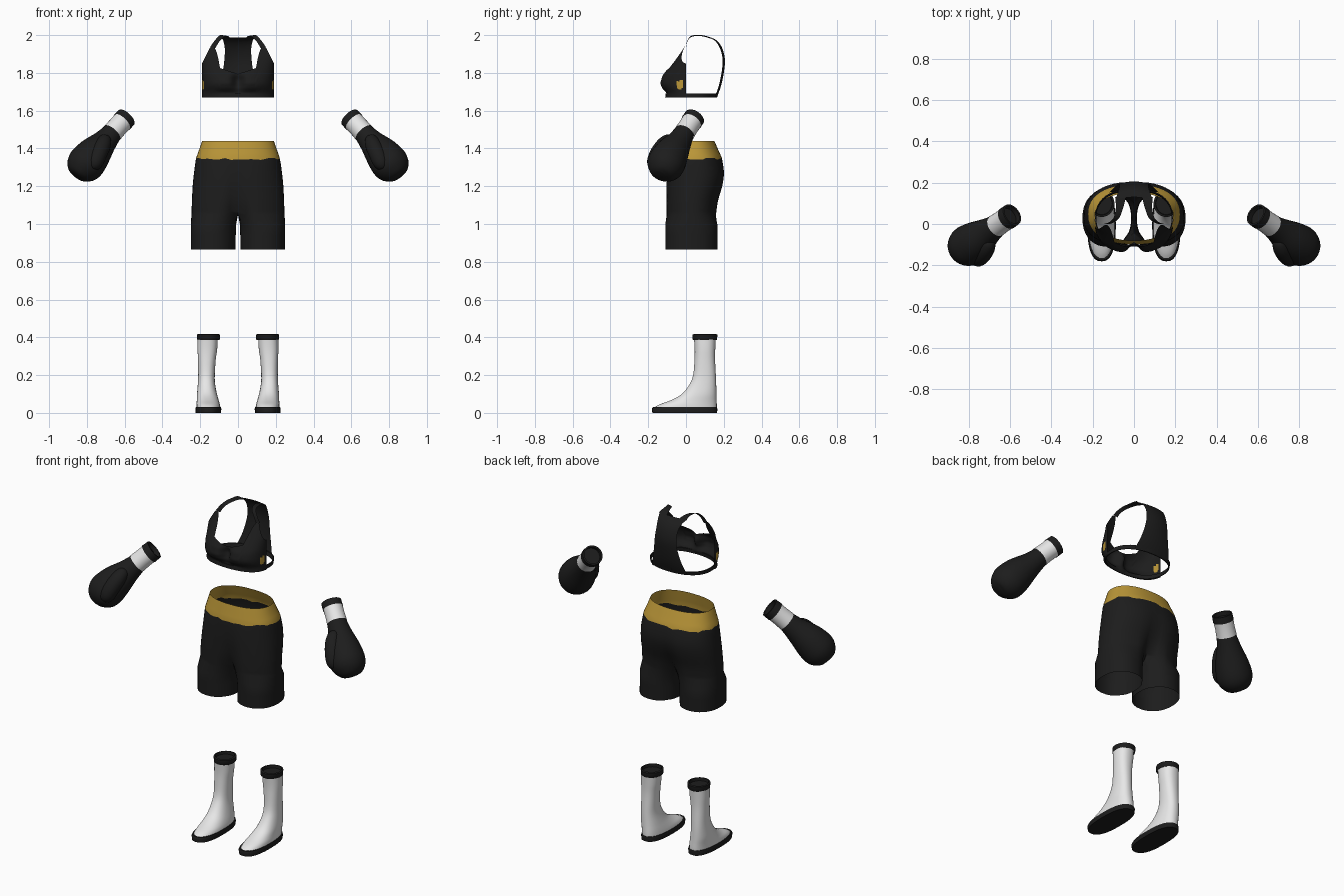
import bpy, bmesh, math, random
from mathutils import Vector

random.seed(4)
cube = bpy.data.objects.get("Cube")
if cube:
    bpy.data.objects.remove(cube)


def material(name, rgb):
    m = bpy.data.materials.new(name)
    m.use_nodes = True
    m.diffuse_color = (*rgb, 1)
    m.node_tree.nodes["Principled BSDF"].inputs["Base Color"].default_value = (*rgb, 1)
    return m


BLACK = material("black cloth", (0.012, 0.012, 0.012))
WHITE = material("white leather", (0.8, 0.8, 0.8))
GOLD = material("gold trim", (0.5, 0.31, 0.04))


def finish(name, bm, mats, rule=None, angle=50):
    bmesh.ops.recalc_face_normals(bm, faces=bm.faces)
    if rule:
        for f in bm.faces:
            f.material_index = rule(f.calc_center_median())
    me = bpy.data.meshes.new(name)
    bm.to_mesh(me)
    bm.free()
    ob = bpy.data.objects.new(name, me)
    bpy.context.collection.objects.link(ob)
    for m in mats:
        me.materials.append(m)
    bpy.ops.object.select_all(action="DESELECT")
    ob.select_set(True)
    bpy.context.view_layer.objects.active = ob
    bpy.ops.object.shade_smooth_by_angle(angle=math.radians(angle))
    return ob


def dense(rows, k=4):
    """Catmull-Rom interpolation between rows of numbers."""
    out = []
    last = len(rows) - 1
    for i in range(last):
        a, b, c, d = (rows[max(0, min(last, j))] for j in range(i - 1, i + 3))
        for s in range(k):
            t = s / k
            out.append([q + t / 2 * (r - p + t * (2*p - 5*q + 4*r - e + t * (3*(q - r) + e - p)))
                        for p, q, r, e in zip(a, b, c, d)])
    return out + [list(rows[-1])]


def oval(t, power=2):
    c, s = math.cos(t), math.sin(t)
    return (math.copysign(abs(c) ** (2 / power), c), math.copysign(abs(s) ** (2 / power), s))


def strips(bm, rings, closed=True):
    vs = [[bm.verts.new(p) for p in r] for r in rings]
    n = len(vs[0])
    for a, b in zip(vs, vs[1:]):
        for i in range(n if closed else n - 1):
            j = (i + 1) % n
            bm.faces.new((a[i], a[j], b[j], b[i]))
    return vs


def loft(name, rings, mat, caps=()):
    bm = bmesh.new()
    vs = strips(bm, rings)
    for c in caps:
        bm.faces.new(vs[c])
    return finish(name, bm, [mat])


def flat_rings(rows, sx=1, power=2, n=32):
    """Level ovals from rows of height, centre x, half width, front y, back y."""
    return [[Vector((sx * (cx + hx * u), (yf + yb) / 2 + (yb - yf) / 2 * v, z))
             for u, v in (oval(math.tau * i / n, power) for i in range(n))]
            for z, cx, hx, yf, yb in rows]


def tube_rings(rows, sx=1, n=28):
    """Round rings square to a path of x, y, z, radius."""
    rings = []
    for i, (x, y, z, r) in enumerate(rows):
        a, b = rows[max(i - 1, 0)], rows[min(i + 1, len(rows) - 1)]
        d = Vector(b[:3]) - Vector(a[:3])
        q = d.to_track_quat("Z", "Y")
        ring = []
        for k in range(n):
            u, v = oval(math.tau * k / n)
            p = Vector((x, y, z)) + q @ Vector((r * u, r * v, 0))
            ring.append(Vector((sx * p.x, p.y, p.z)))
        rings.append(ring)
    return rings


# Shorts: one trunk that divides into two open legs
def shorts():
    bm = bmesh.new()
    n = 48
    half = n // 2
    trunk = dense([(1.44, .19, -.08, .15, 0), (1.39, .207, -.09, .172, 0),
                   (1.345, .222, -.098, .19, 0), (1.27, .233, -.105, .205, .04),
                   (1.2, .24, -.108, .197, .1), (1.12, .244, -.11, .175, .25),
                   (1.05, .246, -.11, .167, .5)], 3)
    rings = []
    for z, hx, yf, yb, pinch in trunk:
        ring = []
        for i in range(n):
            u, v = oval(math.tau * i / n - math.pi / 2, 2.3)
            x = hx * u
            y = v * (yb - yf) / 2 * (1 - pinch * math.exp(-(x / .045) ** 2))
            ring.append((x, (yf + yb) / 2 + y, z))
        rings.append(ring)
    vs = strips(bm, rings)
    base = vs[-1]
    front, back = base[0], base[half]
    seam = [bm.verts.new(back.co.lerp(front.co, k / 8)) for k in range(1, 8)]
    for side in (1, -1):
        loop = [base[(side * i) % n] for i in range(half + 1)] + seam
        cx, cy = .125 * side, .028
        angles = [math.atan2(v.co.y - cy, v.co.x - cx) for v in loop]
        for z, rx in ((1.0, .12), (.94, .119), (.866, .118)):
            mid = side * (.25 - rx)
            new = []
            for t in angles:
                u, v = oval(t, 2.2)
                new.append(bm.verts.new((mid + rx * u, cy + .138 * v, z)))
            for i in range(len(loop)):
                j = (i + 1) % len(loop)
                bm.faces.new((loop[i], loop[j], new[j], new[i]))
            loop = new
    # Uneven lower edge of the waistband
    for v in vs[6]:
        v.co.z += random.uniform(-.006, .006)
    finish("shorts", bm, [BLACK, GOLD], lambda c: int(c.z > 1.347), 70)


shorts()

# Gloves and boots, one pair of each
for side, sx in (("left", 1), ("right", -1)):
    mitten = dense([(.66, -.005, 1.49, .052), (.705, -.035, 1.437, .066),
                    (.76, -.075, 1.375, .091), (.803, -.104, 1.322, .1),
                    (.831, -.122, 1.29, .088), (.85, -.135, 1.267, .06),
                    (.857, -.139, 1.258, .03)])
    loft(side + "_glove_mitten", tube_rings(mitten, sx), BLACK, (0, -1))
    thumb = dense([(.697, -.075, 1.465, .012), (.702, -.085, 1.452, .03),
                   (.715, -.115, 1.42, .042), (.738, -.148, 1.37, .045),
                   (.757, -.165, 1.325, .042), (.766, -.167, 1.297, .028),
                   (.768, -.167, 1.288, .01)], 3)
    loft(side + "_glove_thumb", tube_rings(thumb, sx, 20), BLACK, (0, -1))
    loft(side + "_glove_cuff", tube_rings([(.613, .03, 1.541, .055), (.64, .011, 1.512, .054),
                                           (.667, -.008, 1.482, .056)], sx), WHITE)
    rim = tube_rings([(.591, .045, 1.564, .056), (.615, .028, 1.539, .057)], sx)
    inner = tube_rings([(.591, .045, 1.564, .047), (.607, .034, 1.548, .047)], sx)
    loft(side + "_glove_rim", rim[::-1] + inner, BLACK, (-1,))

    boot = dense([(.026, .157, .064, -.172, .163), (.045, .158, .062, -.14, .163),
                  (.067, .16, .058, -.08, .162), (.1, .164, .053, -.022, .161),
                  (.15, .167, .046, .018, .16), (.2, .167, .044, .038, .158),
                  (.28, .165, .047, .045, .154), (.34, .162, .052, .046, .155),
                  (.4, .16, .053, .042, .158)], 3)
    loft(side + "_boot", flat_rings(boot, sx, 2.3), WHITE)
    sole = [(0, .157, .067, -.178, .165), (.022, .157, .069, -.181, .166),
            (.03, .157, .066, -.175, .164)]
    loft(side + "_boot_sole", flat_rings(sole, sx, 2.5), BLACK, (0, -1))
    cuff = [(.385, .157, .056, .038, .162), (.39, .156, .06, .034, .165),
            (.415, .156, .061, .034, .166), (.418, .157, .052, .044, .156),
            (.4, .157, .05, .046, .154)]
    loft(side + "_boot_cuff", flat_rings(cuff, sx), BLACK, (-1,))


# Top: two shaped cups with shoulder points
def lerp_table(table, t):
    for (a, p), (b, q) in zip(table, table[1:]):
        if t <= b:
            return p + (q - p) * max(0, (t - a) / (b - a))
    return table[-1][1]


DEPTH = [(1.67, .107), (1.695, .105), (1.72, .13), (1.745, .14), (1.785, .128),
         (1.88, .052), (1.95, 0)]
EDGE = [(0, 1.795), (.05, 1.81), (.095, 1.825), (.108, 1.895), (.125, 1.94),
        (.145, 1.94), (.165, 1.9), (.19, 1.85)]


def cups():
    bm = bmesh.new()
    rings = []
    for r in range(19):
        row = []
        for c in range(61):
            x = .19 * math.sin((c / 30 - 1) * math.pi / 2)
            z = 1.67 + (lerp_table(EDGE, abs(x)) - 1.67) * r / 18
            bust = math.exp(-((z - 1.755) / .05) ** 2)
            cleft = 1 - .35 * bust * math.exp(-(x / .03) ** 2)
            y = -lerp_table(DEPTH, z) * math.sqrt(max(0, 1 - (abs(x) / .19) ** 2.8)) * cleft
            row.append((x, y, z))
        rings.append(row)
    strips(bm, rings, False)
    finish("top_cups", bm, [BLACK, GOLD],
           lambda c: int(1.715 < c.z < 1.76 and -.05 < c.y < -.02), 70)


cups()

# Chest band
band = [(1.67, 0, .188, -.11, .165), (1.692, 0, .188, -.108, .172),
        (1.692, 0, .183, -.103, .167), (1.67, 0, .183, -.105, .16)]
loft("top_band", flat_rings(band + band[:1], 1, 2.3, 48), BLACK)

# Back panel: height, y, half width
bm = bmesh.new()
panel = dense([(1.675, .165, .12), (1.73, .185, .1), (1.8, .2, .082), (1.87, .206, .072),
               (1.93, .192, .07), (1.97, .165, .078), (1.988, .13, .09)])
strips(bm, [[(w * u / 6, y - .012 * (u / 6) ** 2, z) for u in range(-6, 7)]
            for z, y, w in panel], False)
finish("top_back_panel", bm, [BLACK], None, 70)

# Thin shoulder straps joining panel and cups
for side, sx in (("left", 1), ("right", -1)):
    bm = bmesh.new()
    path = dense([(.065, .13, 1.985, .026), (.07, .08, 1.998, .018), (.085, .03, 1.994, .014),
                  (.11, .008, 1.97, .012), (.133, 0, 1.935, .014)])
    strips(bm, [[(sx * (x + w * k), y, min(2, z + .003 * k)) for k in (-1, 0, 1)]
                for x, y, z, w in path], False)
    finish(side + "_top_strap", bm, [BLACK], None, 70)
